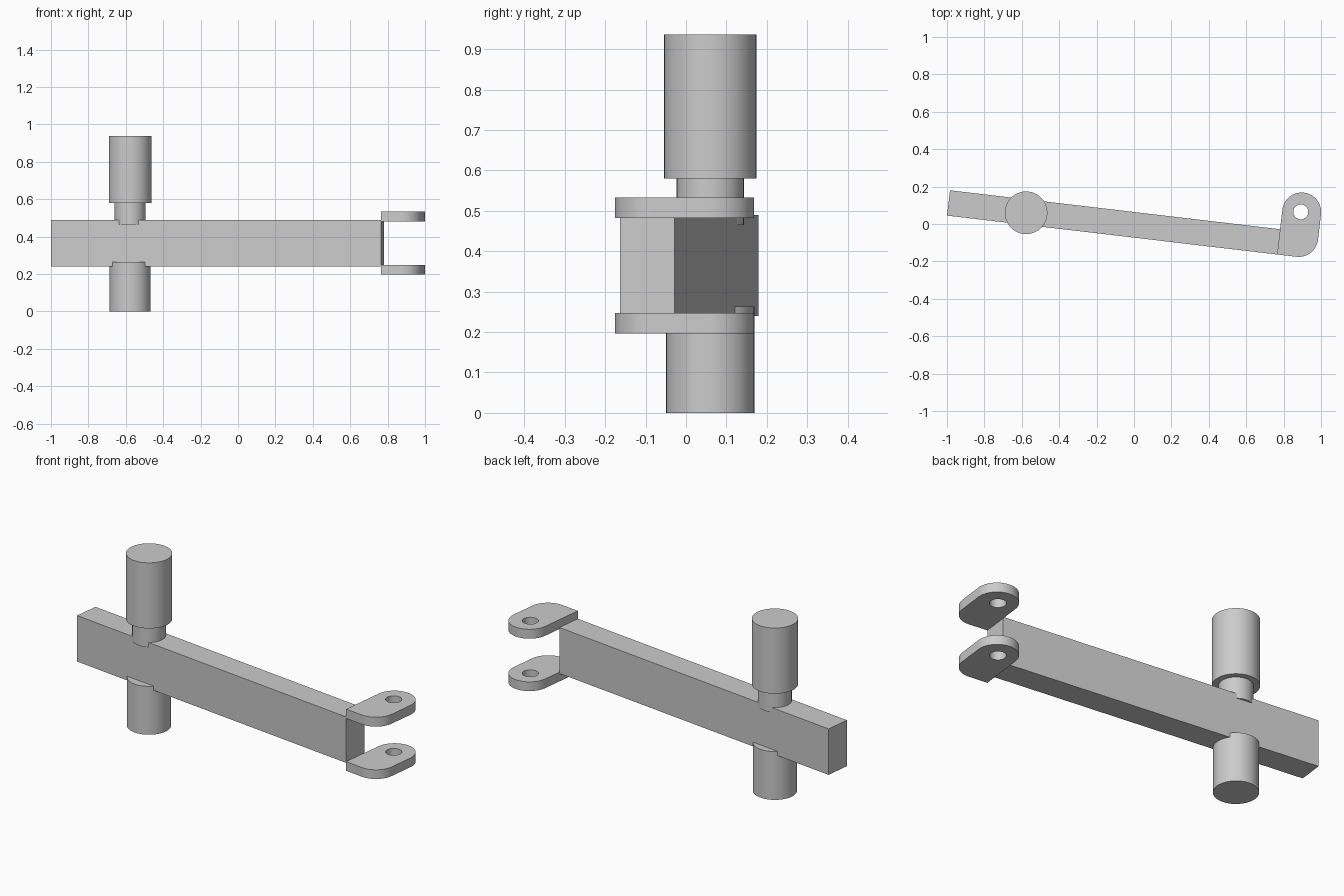
import bpy
import bmesh
from math import sin, cos, pi, radians
from mathutils import Matrix

cube = bpy.data.objects.get("Cube")
if cube:
    bpy.data.objects.remove(cube, do_unlink=True)

GREY = (0.6, 0.6, 0.6, 1)
steel = bpy.data.materials.new("plain grey")
steel.use_nodes = True
steel.diffuse_color = GREY
steel.node_tree.nodes["Principled BSDF"].inputs["Base Color"].default_value = GREY

# Frame along the slanted beam, with its origin at the front corner of the fork end
FRAME = Matrix.Translation((0.765, -0.163, 0)) @ Matrix.Rotation(radians(-6.72), 4, "Z")
LENGTH, WIDTH = 1.777, 0.136


def arc(u, v, radius, start, end, steps):
    angles = [radians(start + (end - start) * i / steps) for i in range(steps + 1)]
    return [(u + radius * cos(a), v + radius * sin(a)) for a in angles]


def slab(name, loops, bottom, top, frame=FRAME):
    """Extrude an outline, with any holes, between two heights."""
    bm = bmesh.new()
    edges = []
    for loop in loops:
        verts = [bm.verts.new((u, v, bottom)) for u, v in loop]
        edges += [bm.edges.new((a, b)) for a, b in zip(verts, verts[1:] + verts[:1])]
    if len(loops) == 1:
        bm.faces.new(verts)
    else:
        bmesh.ops.triangle_fill(bm, edges=edges, use_beauty=True)
    result = bmesh.ops.extrude_face_region(bm, geom=bm.faces[:], use_keep_orig=True)
    moved = [g for g in result["geom"] if isinstance(g, bmesh.types.BMVert)]
    bmesh.ops.translate(bm, vec=(0, 0, top - bottom), verts=moved)
    bmesh.ops.recalc_face_normals(bm, faces=bm.faces[:])
    bm.transform(frame)
    mesh = bpy.data.meshes.new(name)
    bm.to_mesh(mesh)
    bm.free()
    mesh.materials.append(steel)
    obj = bpy.data.objects.new(name, mesh)
    bpy.context.collection.objects.link(obj)
    bpy.ops.object.select_all(action="DESELECT")
    obj.select_set(True)
    bpy.context.view_layer.objects.active = obj
    bpy.ops.object.shade_smooth_by_angle(angle=radians(30))
    return obj


# Beam
slab("beam", [[(-LENGTH, 0), (0, 0), (0, WIDTH), (-LENGTH, WIDTH)]], 0.24, 0.49)

# Fork plates: square at the beam, rounded outside corner and tip, pin hole
R, TIP = 0.104, 0.241
outline = [(0, 0)] + arc(R, R, R, -90, 0, 16) + arc(R, TIP, R, 0, 180, 32)
hole = arc(R - 0.005, TIP, 0.04, 0, 352.5, 47)
slab("lower_fork_plate", [outline, hole], 0.197, 0.247)
slab("upper_fork_plate", [outline, hole], 0.482, 0.533)

# Round posts passing through the beam's top and bottom
POST = Matrix.Translation((-0.577, 0.06, 0))
for name, radius, bottom, top in (
    ("lower_post", 0.109, 0, 0.263),
    ("upper_neck", 0.083, 0.465, 0.58),
    ("upper_post", 0.114, 0.58, 0.937),
):
    slab(name, [arc(0, 0, radius, 0, 354.375, 63)], bottom, top, POST)
